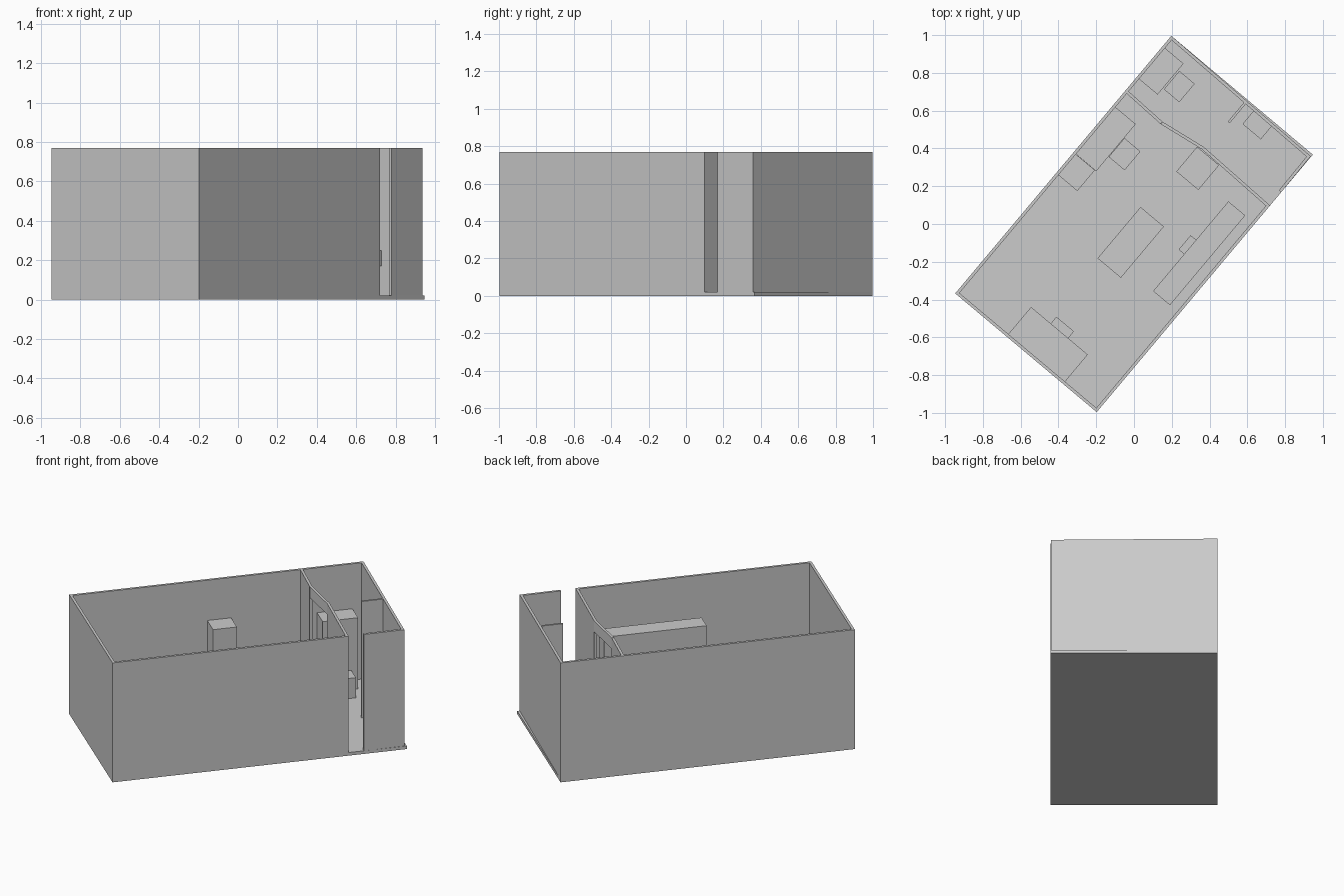
import bpy, bmesh, math
from mathutils import Vector

if "Cube" in bpy.data.objects:
    bpy.data.objects.remove(bpy.data.objects["Cube"])

ANGLE = math.radians(50)   # whole flat is turned in plan
U, V = 0.89, 0.489         # half length, half width
FLOOR, TOP = 0.02, 0.77


def prism(name, outline, z0, z1):
    """Vertical prism from a plan outline."""
    bm = bmesh.new()
    base = bm.faces.new([bm.verts.new((x, y, z0)) for x, y in outline])
    top = bmesh.ops.extrude_face_region(bm, geom=[base])["geom"]
    for v in top:
        if isinstance(v, bmesh.types.BMVert):
            v.co.z = z1
    bmesh.ops.recalc_face_normals(bm, faces=bm.faces)
    mesh = bpy.data.meshes.new(name)
    bm.to_mesh(mesh)
    bm.free()
    obj = bpy.data.objects.new(name, mesh)
    obj.rotation_euler.z = ANGLE
    bpy.context.collection.objects.link(obj)


def box(name, u0, u1, v0, v1, z1, z0=FLOOR):
    prism(name, [(u0, v0), (u1, v0), (u1, v1), (u0, v1)], z0, z1)


def wall(name, a, b, z0=FLOOR, thick=0.016):
    """Straight wall between two plan points; thickness lies left of a->b."""
    a, b = Vector(a), Vector(b)
    d = (b - a).normalized()
    n = Vector((-d.y, d.x)) * thick
    prism(name, [a, b, b + n, a + n], z0, TOP)


# floor slab
box("floor", -U, U, -V, V, FLOOR, 0)

# outer walls, with a doorway in the entrance side
wall("entrance_wall", (-U, -V), (0.538, -V))
wall("entrance_wall_bath", (0.63, -V), (0.876, -V + 0.003))
wall("end_wall_bath", (0.876, -V + 0.003), (U, V))
wall("back_wall", (U, V), (-U, V))
wall("end_wall_living", (-U, V), (-U, -V))

# kinked partition with an open doorway in its middle stretch
wall("partition_back", (0.512, 0.232), (0.520, V - 0.01))
wall("partition_lintel", (0.550, -0.02), (0.512, 0.232), z0=0.70)
wall("partition_front", (0.538, -V), (0.550, -0.02))
wall("bath_stub_wall", (0.735, -0.045), (0.875, -0.045), thick=0.013)

# living room furniture
box("desk", -0.874, -0.687, -0.257, 0.135, 0.22)
box("desk_chair", -0.76, -0.64, -0.122, -0.001, 0.20)
box("table", -0.263, 0.091, -0.13, 0.031, 0.22)
box("wardrobe", -0.207, 0.413, -0.422, -0.306, 0.52)
box("wardrobe_stool", 0.048, 0.147, -0.306, -0.268, 0.22)
box("armchair", 0.357, 0.528, -0.145, 0.007, 0.25)

# kitchen
box("fridge", -0.059, 0.085, 0.342, 0.473, 0.51)
box("kitchen_counter", 0.086, 0.411, 0.333, 0.473, 0.27)
box("kitchen_chair", 0.186, 0.316, 0.221, 0.331, 0.22)

# bathroom
box("bath_cabinet", 0.605, 0.819, 0.345, 0.473, 0.48)
box("toilet", 0.648, 0.775, 0.231, 0.337, 0.15)
box("basin", 0.775, 0.87, -0.226, -0.10, 0.25, z0=0.17)
